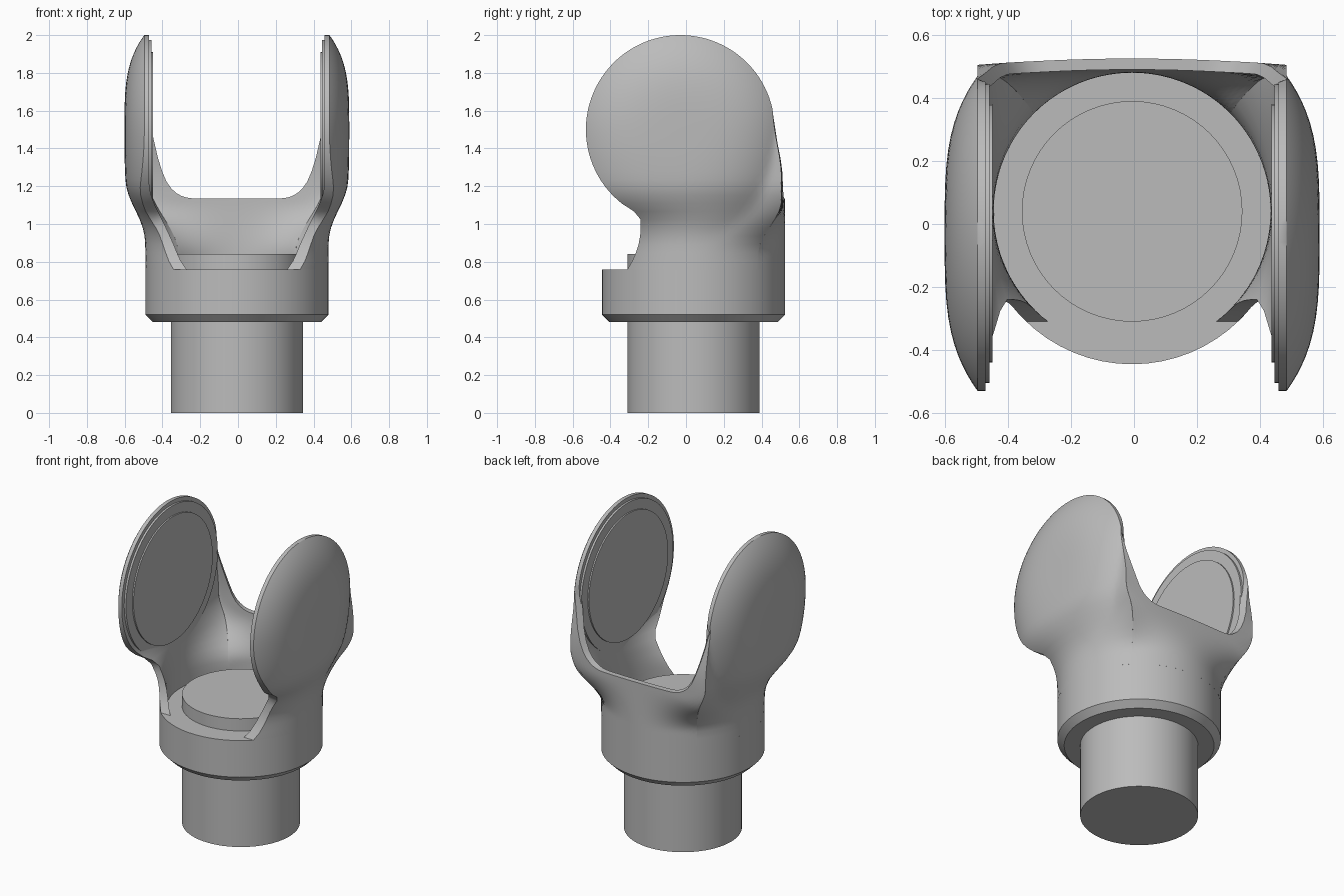
import bpy
import bmesh
from math import sqrt, sin, cos, pi, asin, hypot

cube = bpy.data.objects.get("Cube")
if cube:
    bpy.data.objects.remove(cube, do_unlink=True)

grey = bpy.data.materials.new("plain_grey")
grey.use_nodes = True
COLOUR = (0.5, 0.5, 0.5, 1)
grey.diffuse_color = COLOUR
grey.node_tree.nodes["Principled BSDF"].inputs["Base Color"].default_value = COLOUR

OFFSET_X = -0.006
AXIS_Y = 0.04                       # centre of post and collar
DISC_Y, DISC_Z, DISC_R = -0.03, 1.5, 0.5
BASE_Z = 0.76


def finish(name, bm, angle=35, mirror=False):
    bmesh.ops.remove_doubles(bm, verts=bm.verts, dist=0.0005)
    bmesh.ops.recalc_face_normals(bm, faces=bm.faces)
    mesh = bpy.data.meshes.new(name)
    bm.to_mesh(mesh)
    bm.free()
    mesh.materials.append(grey)
    obj = bpy.data.objects.new(name, mesh)
    obj.location.x = OFFSET_X
    bpy.context.collection.objects.link(obj)
    bpy.ops.object.select_all(action="DESELECT")
    obj.select_set(True)
    bpy.context.view_layer.objects.active = obj
    bpy.ops.object.shade_smooth_by_angle(angle=angle * pi / 180)
    if mirror:
        obj.modifiers.new("Mirror", "MIRROR").use_mirror_merge = False


def stack(name, rings, centre, along_x=False, segments=64, mirror=False):
    """Capped body of revolution from (radius, height) rings."""
    bm = bmesh.new()
    loops = []
    for radius, height in rings:
        loop = []
        for i in range(segments):
            a = 2 * pi * i / segments
            p, q = centre[0] + radius * cos(a), centre[1] + radius * sin(a)
            loop.append(bm.verts.new((height, p, q) if along_x else (p, q, height)))
        loops.append(loop)
    for lo, hi in zip(loops, loops[1:]):
        for i in range(segments):
            j = (i + 1) % segments
            bm.faces.new((lo[i], lo[j], hi[j], hi[i]))
    bm.faces.new(loops[0])
    bm.faces.new(loops[-1])
    finish(name, bm, mirror=mirror)


def slab(name, point, nu, nv, mirror=False):
    """Closed wall between an outer and an inner sheet."""
    bm = bmesh.new()
    outer, inner = [[[bm.verts.new(point(i / nu, k / nv, side)) for k in range(nv + 1)]
                     for i in range(nu + 1)] for side in (False, True)]
    for g in (outer, inner):
        for i in range(nu):
            for k in range(nv):
                bm.faces.new((g[i][k], g[i + 1][k], g[i + 1][k + 1], g[i][k + 1]))
    for i in range(nu):
        for k in (0, nv):
            bm.faces.new((outer[i][k], outer[i + 1][k], inner[i + 1][k], inner[i][k]))
    for k in range(nv):
        for i in (0, nu):
            bm.faces.new((outer[i][k], outer[i][k + 1], inner[i][k + 1], inner[i][k]))
    finish(name, bm, angle=40, mirror=mirror)


def smooth(lo, hi, v):
    t = min(1, max(0, (v - lo) / (hi - lo)))
    return t * t * (3 - 2 * t)


def mix(a, b, t):
    return a + (b - a) * t


def disc_half(z):
    return sqrt(max(0, DISC_R ** 2 - (z - DISC_Z) ** 2))


def collar_front(z):
    return -0.24 - 0.07 * (max(0, 0.98 - z) / 0.22) ** 2


def front_edge(z):
    return DISC_Y - disc_half(z) if z > 1.046 else collar_front(z)


def back_edge(z):
    if z > 1.6:
        return DISC_Y + disc_half(z)
    return 0.46 + 0.045 * smooth(1.6, 1.25, z)


def dome(y, z):
    dz = (z - DISC_Z) * (0.8 if z < DISC_Z else 1)
    r = min(1, hypot(y - DISC_Y, dz) / DISC_R)
    return 0.49 + 0.105 * (1 - r ** 3.5)


def blended(radius, a, x, y, z):
    """Round collar section below, flat-sided section above."""
    return (mix(radius * cos(a), x, smooth(0.85, 1.22, z)),
            mix(AXIS_Y + radius * sin(a), y, smooth(0.85, 1.12, z)), z)


# Cheek: round collar wall below flowing into a domed disc above
def cheek_point(u, v, inside):
    z = BASE_Z + (2 - BASE_Z) * sin(v * pi / 2)
    radius = 0.44 if inside else 0.485
    w = (1 - cos(pi * u)) / 2
    a = mix(asin((collar_front(z) - AXIS_Y) / radius), pi / 4, w)
    back = back_edge(z) - (0.035 * smooth(1.7, 1.4, z) if inside else 0)
    y = mix(front_edge(z), back, w)
    return blended(radius, a, 0.465 if inside else dome(y, z), y, z)


# Back wall: round below, nearly flat above, with a dipped top edge
def back_point(u, v, inside):
    t = 2 * u - 1
    top = 1.135 + 0.45 * max(0, (abs(t) - 0.4) / 0.6) ** 4
    z = mix(BASE_Z, top, v)
    radius = 0.44 if inside else 0.485
    y = back_edge(z) + 0.02 * (1 - t * t) - (0.035 if inside else 0)
    x = t * (0.465 if inside else dome(back_edge(z), z))
    return blended(radius, pi / 2 - t * pi / 4, x, y, z)


stack("post", [(0.35, 0), (0.35, 0.84)], (0, AXIS_Y))
stack("collar", [(0.445, 0.48), (0.485, 0.52), (0.485, BASE_Z)], (0, AXIS_Y))
slab("cheek_discs", cheek_point, 28, 44, mirror=True)
slab("back_wall", back_point, 40, 20)

# Round pads with a shallow raised centre on the inner faces of the cheeks
stack("inner_pads", [(0.475, 0.475), (0.475, 0.452), (0.41, 0.452), (0.41, 0.443)],
      (DISC_Y, DISC_Z), along_x=True, mirror=True)
